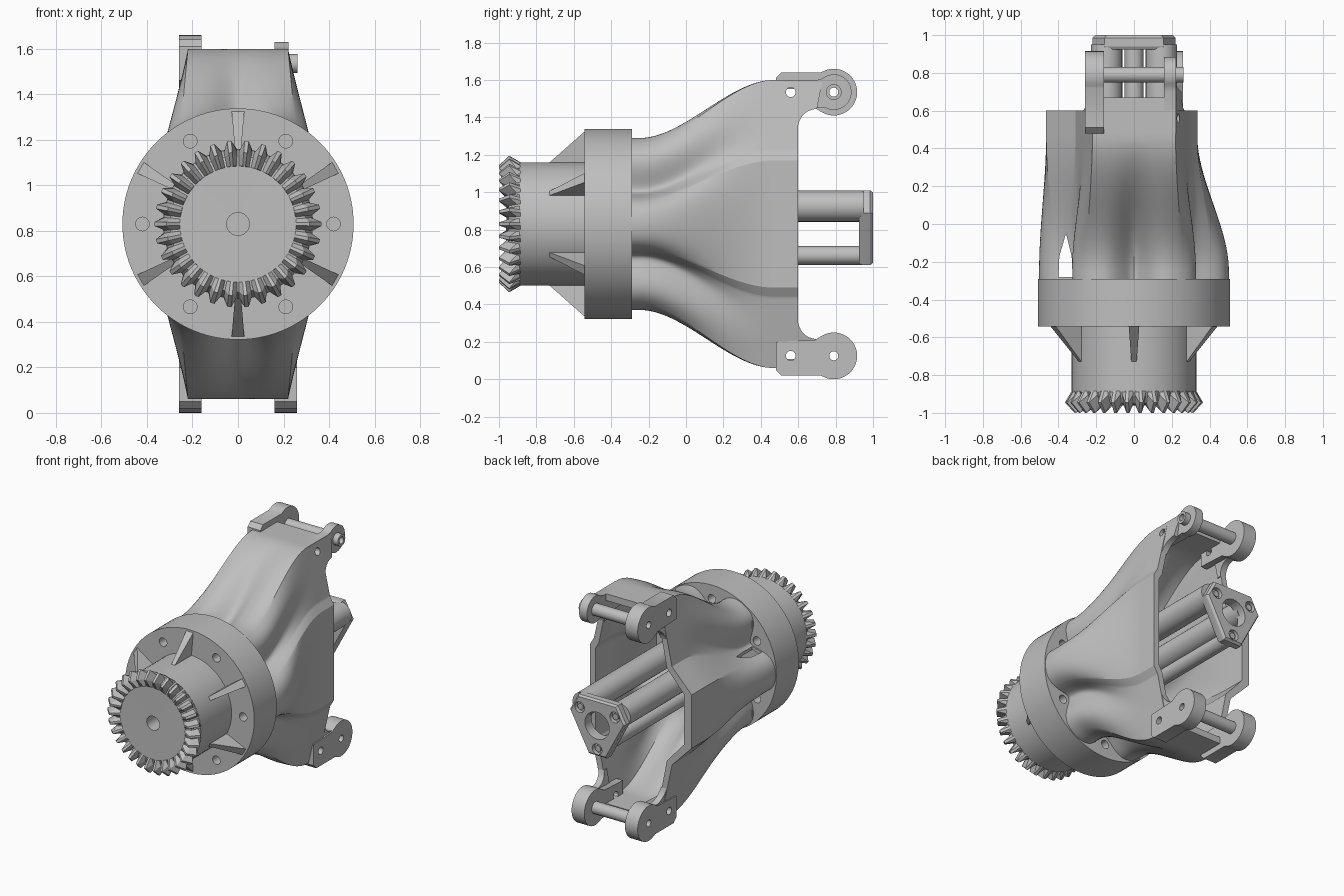
import bpy, bmesh
from math import sin, cos, radians, exp

cube = bpy.data.objects.get("Cube")
if cube:
    bpy.data.objects.remove(cube)

AXIS = 0.83          # height of the shaft axis
parts = []

grey = bpy.data.materials.new("plain_grey")
grey.use_nodes = True
grey.diffuse_color = (0.52, 0.52, 0.52, 1)
grey.node_tree.nodes["Principled BSDF"].inputs["Base Color"].default_value = grey.diffuse_color


def loft(name, rings, wrap=False, keep=True):
    """Skin closed rings of points; cap the ends or wrap round to the start."""
    bm = bmesh.new()
    rows = [[bm.verts.new(p) for p in ring] for ring in rings]
    n = len(rows[0])
    pairs = list(zip(rows, rows[1:])) + ([(rows[-1], rows[0])] if wrap else [])
    for a, b in pairs:
        for i in range(n):
            j = (i + 1) % n
            bm.faces.new((a[i], a[j], b[j], b[i]))
    if not wrap:
        bm.faces.new(rows[0])
        bm.faces.new(rows[-1])
    bmesh.ops.recalc_face_normals(bm, faces=bm.faces)
    mesh = bpy.data.meshes.new(name)
    bm.to_mesh(mesh)
    bm.free()
    mesh.materials.append(grey)
    ob = bpy.data.objects.new(name, mesh)
    bpy.context.collection.objects.link(ob)
    if keep:
        parts.append(ob)
    return ob


PLACE = {"x": lambda p, v: (v, p[0], p[1]),
         "y": lambda p, v: (p[0], v, p[1]),
         "z": lambda p, v: (p[0], p[1], v)}


def prism(name, pts, axis, a, b, keep=True):
    """Extrude a flat outline along one axis."""
    return loft(name, [[PLACE[axis](p, v) for p in pts] for v in (a, b)], keep=keep)


def arc(u, v, r, start=0, end=360, n=48):
    full = abs(end - start) == 360
    steps = n if full else n + 1
    return [polar(u, v, r, start + (end - start) * i / n) for i in range(steps)]


def polar(u, v, r, deg):
    return u + r * cos(radians(deg)), v + r * sin(radians(deg))


def cut(targets, outline, axis, a, b):
    """Drill an outline through the given parts."""
    tool = prism("cutter", outline, axis, a, b, keep=False)
    tool.hide_render = True
    for ob in targets:
        mod = ob.modifiers.new("drill", "BOOLEAN")
        mod.operation, mod.solver, mod.object = "DIFFERENCE", "EXACT", tool
        bpy.context.view_layer.objects.active = ob
        bpy.ops.object.modifier_apply(modifier=mod.name)
    bpy.data.objects.remove(tool)


# Flange with blind bolt holes, staggered front and back, and the hub
flange = prism("flange", arc(0, AXIS, 0.508, n=96), "y", -0.543, -0.29)
for k in range(6):
    cut([flange], arc(*polar(0, AXIS, 0.42, 60 * k), 0.03, n=20), "y", -0.7, -0.42)
    cut([flange], arc(*polar(0, AXIS, 0.41, 60 * k + 30), 0.03, n=20), "y", -0.4, -0.2)
hub = prism("hub", arc(0, AXIS, 0.33, n=72), "y", -0.89, -0.5)

# Bevel gear: ring profiles swap between valley and tooth tip
valley = [(0.33, -0.885), (0.322, -0.905), (0.298, -0.948), (0.255, -0.955)]
tip = [(0.33, -0.885), (0.366, -0.945), (0.315, -1.0), (0.255, -0.962)]
TEETH = 30
gear_rings = []
for low, high in zip(valley, tip):
    ring = []
    for t in range(TEETH):
        for phase, (r, y) in ((0.08, low), (0.38, high), (0.62, high), (0.92, low)):
            x, z = polar(0, AXIS, r, 90 + 360 * (t + phase) / TEETH)
            ring.append((x, y, z))
    gear_rings.append(ring)
gear = loft("bevel_gear", gear_rings)
cut([gear, hub], arc(0, AXIS, 0.05, n=32), "y", -1.1, -0.7)

# Tapered gusset ribs between hub and flange
for k in range(6):
    a = radians(30 + 60 * k)
    sides = []
    for s in (-1, 1):
        sides.append([(r * cos(a) - s * w * sin(a), y, AXIS + r * sin(a) + s * w * cos(a))
                      for r, y, w in ((0.32, -0.74, 0.013), (0.32, -0.53, 0.013), (0.505, -0.53, 0.029))])
    loft("gusset_rib", sides)

# Housing shell: a neck with six scallops flowing into a tall faceted mouth.
# Each mouth corner is (x, z, matching angle on the neck).
upper = [(0.335, 0.34, 18), (0.305, 0.39, 23), (0.22, 0.77, 60),
         (-0.22, 0.77, 120), (-0.31, 0.35, 157), (-0.465, 0.19, 162)]
corners = upper + [(x, -z, 360 - d) for x, z, d in reversed(upper)]
first = corners[0]
closing = [(first[0], first[1], first[2] + 360)]
mouth = []
for start, end in zip(corners, corners[1:] + closing):
    mouth += [[p + (q - p) * i / 24 for p, q in zip(start, end)] for i in range(24)]


def neck(deg):
    off = abs(deg % 60 - 30)
    return polar(0, 0, 0.503 - 0.15 * exp(-(off / 13) ** 2), deg)


def section(y, sx=1, sz=1):
    t = min(max((y + 0.25) / 0.72, 0), 1)
    t = t * t * (3 - 2 * t)
    ring = []
    for x, z, deg in mouth:
        nx, nz = neck(deg)
        ring.append((sx * (nx + (x - nx) * t), y, AXIS + sz * (nz + (z - nz) * t)))
    return ring


stations = [-0.3 + 0.9 * i / 36 for i in range(37)]
housing = loft("housing_shell", [section(y) for y in stations]
               + [section(y, 0.87, 0.94) for y in reversed(stations)], wrap=True)

# Pointed slot beside the bulge of the neck
slot = [(-0.4, -0.28), (-0.395, -0.17), (-0.36, -0.05), (-0.33, -0.17), (-0.325, -0.28)]
cut([housing], slot, "z", 0.3, 1.36)

# Hinge arms, webs, bridges and pins, above and below
PIN_Y, PIN_Z = 0.79, 1.535
big_arm = [(0.48, 1.46), (0.48, 1.61), (0.51, 1.64), (0.72, 1.64)] \
    + arc(PIN_Y, PIN_Z, 0.125, 118, -120, 28) + [(0.69, 1.45)]
small_arm = [(0.48, 1.46), (0.48, 1.6), (0.7, 1.6)] \
    + arc(PIN_Y, PIN_Z, 0.095, 130, -120, 24) + [(0.7, 1.45)]
web = [(0.57, 1.598), (0.57, 1.36), (0.6, 1.36)] + arc(0.7, 1.345, 0.1, 165, 90, 8) + [(0.73, 1.598)]
bridge = [(0.54, 1.552), (0.67, 1.552), (0.67, 1.6), (0.54, 1.6)]

for top in (True, False):
    def flip(pts):
        return pts if top else [(y, 2 * AXIS - z) for y, z in pts]
    label = "upper_" if top else "lower_"
    arms = [prism(label + "right_arm", flip(big_arm), "x", -0.26, -0.16)]
    if top:
        arms.append(prism(label + "left_arm", flip(small_arm), "x", 0.16, 0.222))
    else:
        arms.append(prism(label + "left_arm", flip(big_arm), "x", 0.16, 0.26))
    # Webs lean with the sloping side walls
    webs = []
    for side in (-1, 1):
        leaning = [[(side * (0.22 - inset + 0.2 * (1.6 - z)), *flip([(y, z)])[0]) for y, z in web]
                   for inset in (0, 0.045)]
        webs.append(loft(label + "web", leaning))
    prism(label + "bridge", flip(bridge), "x", -0.21, 0.21)
    pin_ring, bolt_ring = flip(arc(PIN_Y, PIN_Z, 0.042, n=28)), flip(arc(0.56, PIN_Z, 0.026, n=20))
    pin = prism(label + "hinge_pin", pin_ring, "x", -0.25, 0.262 if top else 0.25)
    cut(arms + [pin], flip(arc(PIN_Y, PIN_Z, 0.024, n=20)), "x", -0.5, 0.5)
    cut(arms + webs + [housing], bolt_ring, "x", -0.5, 0.5)

# Carrier: three rods ending in a blunt triangular plate
rod_spots = [(-0.145, 0.925, 0.083), (0.145, 0.925, 0.083), (0, 0.662, 0.05)]
for x, z, r in rod_spots:
    prism("carrier_rod", arc(x, z, r, n=36), "y", -0.3, 0.95)
half = [(0.07, 0.61), (0.22, 0.89), (0.155, 1.01)]
outline = half + [(-x, z) for x, z in reversed(half)]
plate_rings = []
for y, s in ((0.925, 0.95), (0.94, 1), (0.985, 1), (1.0, 0.94)):
    plate_rings.append([(x * s, y, AXIS + (z - AXIS) * s) for x, z in outline])
plate = loft("carrier_plate", plate_rings)
cut([plate], arc(0, AXIS, 0.096, n=36), "y", 0.8, 1.1)
for x, z, r in rod_spots:
    cut([plate], arc(x * 0.95, z, 0.038, n=24), "y", 0.97, 1.1)
    prism("carrier_bolt", arc(x * 0.95, z, 0.022, n=16), "y", 0.95, 0.99)

# Smooth curved faces, keep hard edges crisp
bpy.ops.object.select_all(action="DESELECT")
for ob in parts:
    ob.select_set(True)
bpy.context.view_layer.objects.active = parts[0]
bpy.ops.object.shade_smooth_by_angle(angle=radians(30))
